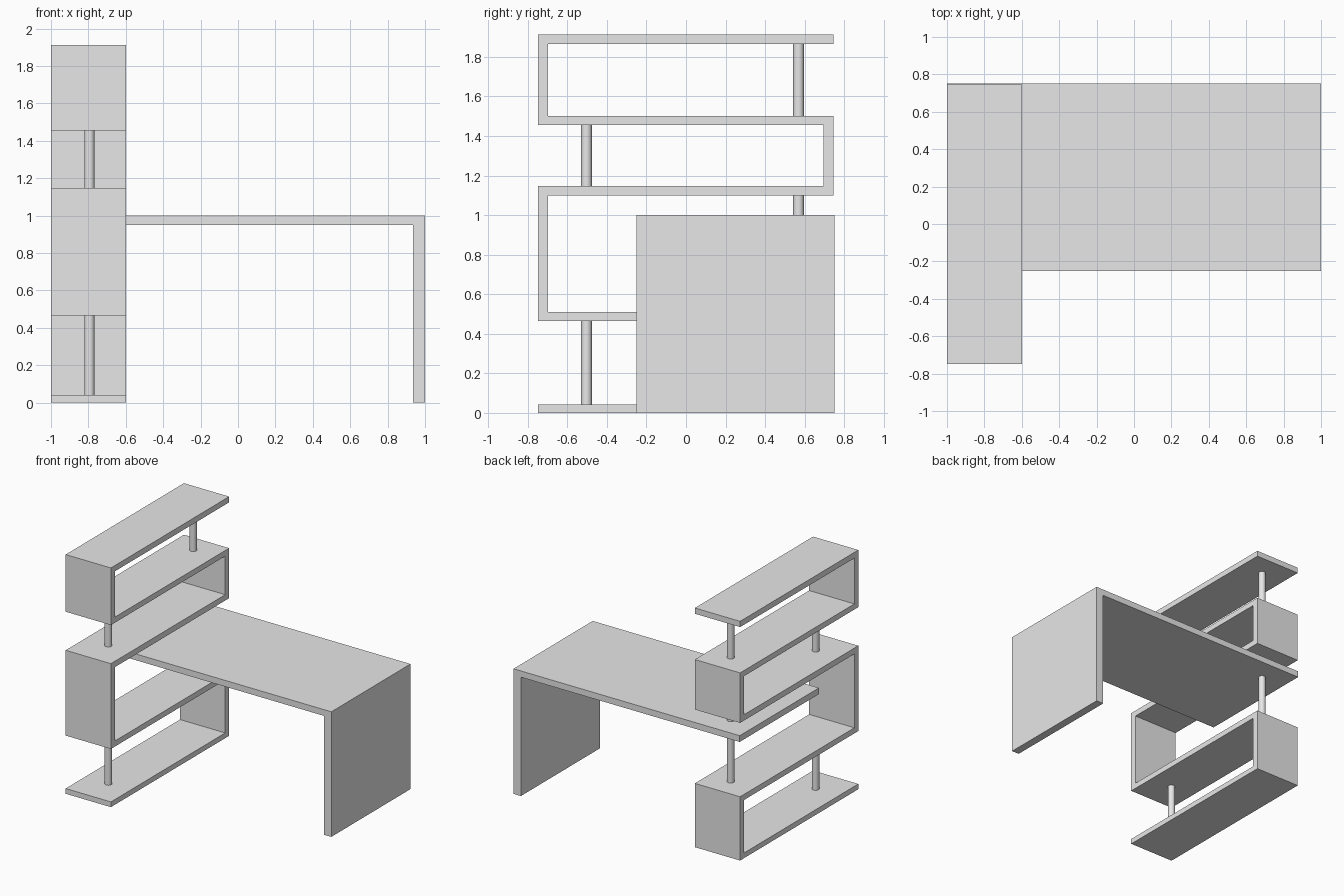
import bpy, bmesh

if "Cube" in bpy.data.objects:
    bpy.data.objects.remove(bpy.data.objects["Cube"])

grey = bpy.data.materials.new("plain_grey")
grey.diffuse_color = (0.8, 0.8, 0.8, 1)
grey.use_nodes = True
grey.node_tree.nodes["Principled BSDF"].inputs["Base Color"].default_value = grey.diffuse_color


def extrude_profile(name, pts, offset):
    """Closed profile of 3D points, extruded by an offset vector."""
    bm = bmesh.new()
    face = bm.faces.new([bm.verts.new(p) for p in pts])
    res = bmesh.ops.extrude_face_region(bm, geom=[face], use_keep_orig=True)
    verts = [g for g in res["geom"] if isinstance(g, bmesh.types.BMVert)]
    bmesh.ops.translate(bm, verts=verts, vec=offset)
    bmesh.ops.recalc_face_normals(bm, faces=bm.faces[:])
    me = bpy.data.meshes.new(name)
    bm.to_mesh(me)
    bm.free()
    me.materials.append(grey)
    ob = bpy.data.objects.new(name, me)
    bpy.context.collection.objects.link(ob)
    return ob


# Zigzag shelf: board bottoms and tops, joined alternately at back and front
boards = [(0.0, 0.042), (0.465, 0.51), (1.10, 1.147), (1.455, 1.5), (1.866, 1.912)]
F, B, T = -0.748, 0.745, 0.05   # front, back, upright thickness
right = [(F, boards[0][0])]     # outline on the back-facing side, going up
left = [(F, boards[0][1])]      # outline on the front-facing side, going up
for i in range(len(boards) - 1):
    (lo, lo_top), (up, up_top) = boards[i], boards[i + 1]
    if i % 2 == 0:              # upright at the back
        right += [(B, lo), (B, up_top)]
        left += [(B - T, lo_top), (B - T, up)]
    else:                       # upright at the front
        right += [(F + T, lo_top), (F + T, up)]
        left += [(F, lo), (F, up_top)]
right.append((B, boards[-1][0]))
left.append((B, boards[-1][1]))
outline = right + left[::-1]
extrude_profile("zigzag_shelf", [(-1.0, y, z) for y, z in outline], (0.4, 0, 0))

# Desk: top and side panel as one folded slab
desk = [(-1, 0.95), (0.935, 0.95), (0.935, 0), (1, 0), (1, 1), (-1, 1)]
extrude_profile("desk", [(x, -0.25, z) for x, z in desk], (0, 1.0, 0))

# Round posts between the boards
posts = [("lower_front_post", -0.503, 0.042, 0.465),
         ("upper_front_post", -0.503, 1.147, 1.455),
         ("under_desk_post", 0.569, 0.51, 0.95),
         ("over_desk_post", 0.569, 1.0, 1.10),
         ("top_back_post", 0.569, 1.5, 1.866)]
for name, y, z0, z1 in posts:
    bpy.ops.mesh.primitive_cylinder_add(vertices=32, radius=0.027, depth=z1 - z0,
                                        location=(-0.794, y, (z0 + z1) / 2))
    ob = bpy.context.object
    ob.name = name
    ob.data.materials.append(grey)
    bpy.ops.object.shade_smooth_by_angle()
